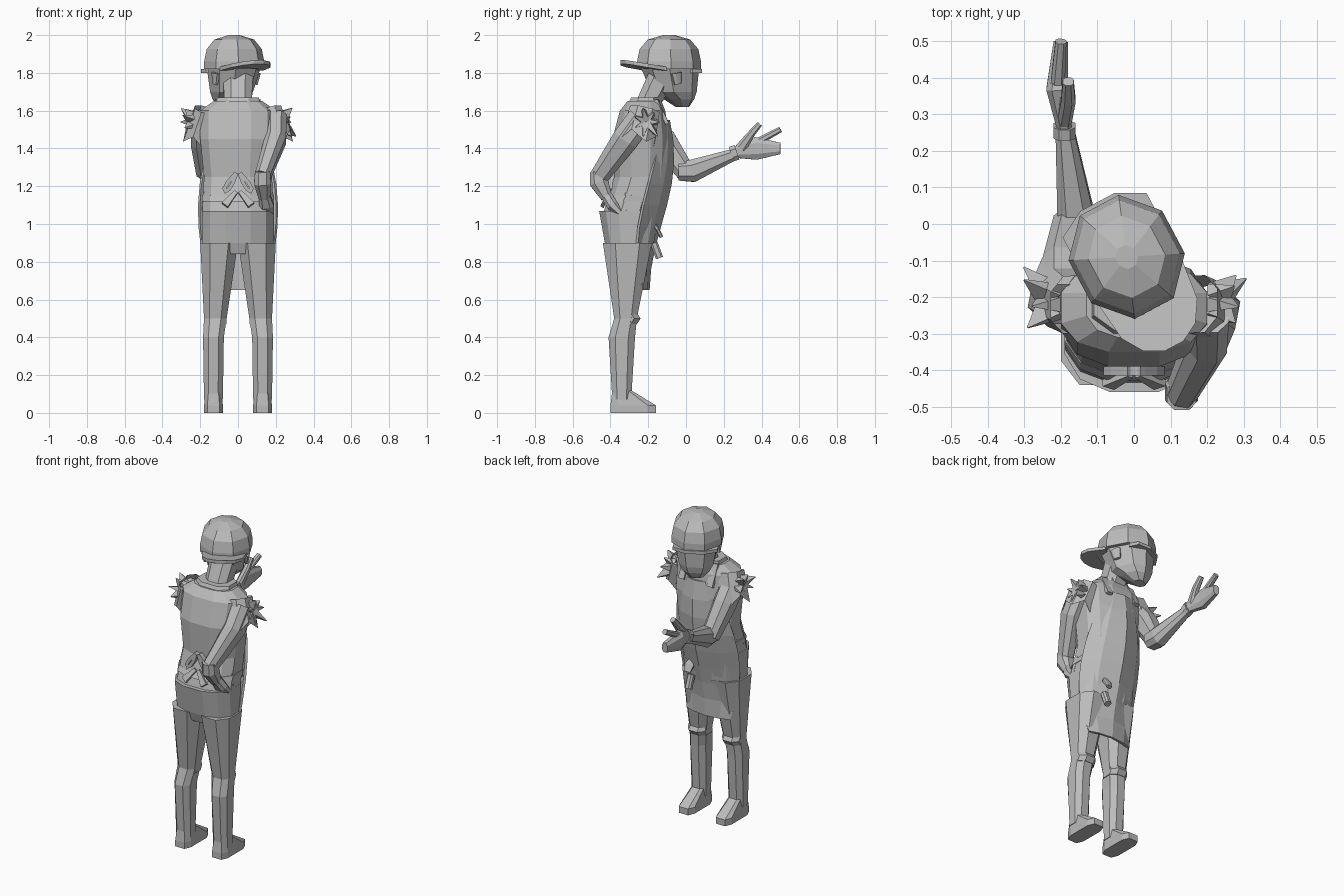
import bpy, bmesh, math, random
from mathutils import Vector, Matrix

default_cube = bpy.data.objects.get("Cube")
if default_cube:
    bpy.data.objects.remove(default_cube)

shade = .5
grey = bpy.data.materials.new("plain_grey")
grey.use_nodes = True
grey.diffuse_color = (shade, shade, shade, 1)
grey.node_tree.nodes["Principled BSDF"].inputs["Base Color"].default_value = grey.diffuse_color

X_AXIS, Y_AXIS, Z_AXIS = Matrix.Identity(3)
SIDES = {"left": 1, "right": -1}
random.seed(4)


def finish(name, bm, matrix):
    bm.transform(matrix)
    bmesh.ops.recalc_face_normals(bm, faces=bm.faces)
    mesh = bpy.data.meshes.new(name)
    bm.to_mesh(mesh)
    bm.free()
    mesh.materials.append(grey)
    part = bpy.data.objects.new(name, mesh)
    bpy.context.collection.objects.link(part)
    return part


def bridge(bm, rings, caps=True):
    for lower, upper in zip(rings, rings[1:]):
        for i in range(len(lower)):
            bm.faces.new((lower[i - 1], lower[i], upper[i], upper[i - 1]))
    if caps:
        bm.faces.new(rings[0])
        bm.faces.new(rings[-1])


def tube(name, path, sides=8, level=False, square=.8, across=X_AXIS, flip=1,
         caps=True, jag=0, matrix=Matrix()):
    """Skin a path of (x, y, z, radius across, other radius); level keeps rings horizontal."""
    bm = bmesh.new()
    points = [Vector((flip * x, y, z)) for x, y, z, *radii in path]
    rings = []
    for k, (*position, wide, deep) in enumerate(path):
        following = points[min(k + 1, len(points) - 1)]
        direction = Z_AXIS if level else (following - points[max(k - 1, 0)]).normalized()
        side = (across - direction * direction.dot(across)).normalized()
        up = direction.cross(side)
        reach = math.cos(math.pi / sides) ** square
        ring = []
        for i in range(sides):
            angle = math.tau * (i + .5) / sides
            c, s = math.cos(angle), math.sin(angle)
            c = math.copysign(abs(c) ** square, c) / reach
            s = math.copysign(abs(s) ** square, s) / reach
            corner = points[k] + side * wide * c + up * deep * s
            if points[k] == points[-1]:
                corner += direction * jag * (i % 2)
            ring.append(bm.verts.new(corner))
        rings.append(ring)
    bridge(bm, rings, caps)
    return finish(name, bm, matrix)


def spike(name, base, tip, width):
    return tube(name, [(*base, width, width / 2), (*tip, .002, .002)], sides=4)


# Torso and hips
tube("shirt", [(0, -.3, 1.05, .19, .14), (0, -.24, 1.25, .18, .14), (0, -.24, 1.45, .2, .15),
               (0, -.23, 1.6, .2, .12), (0, -.22, 1.65, .13, .09)], sides=12, level=True)
tube("collar", [(0, -.22, 1.63, .12, .09), (0, -.21, 1.67, .11, .08)], level=True)
tube("hips", [(0, -.31, .84, .1, .1), (0, -.3, .9, .19, .13), (0, -.3, 1.07, .19, .16)],
     sides=12, level=True)
tube("belt", [(0, -.28, 1.12, .19, .15), (0, -.27, 1.15, .19, .14)], sides=12, level=True)

# Legs, knee folds, shoes, straps and bow, once for each side
for tag, flip in SIDES.items():
    tube(tag + "_leg", [(.13, -.34, .07, .05, .05), (.13, -.34, .4, .055, .07),
                        (.12, -.32, .5, .06, .06), (.1, -.31, .9, .1, .13)], level=True, flip=flip)
    tube(tag + "_knee_fold", [(.12, -.32, .47, .06, .06), (.12, -.31, .5, .06, .07),
                              (.12, -.32, .53, .06, .06)], level=True, flip=flip)
    tube(tag + "_shoe", [(.13, -.28, 0, .05, .12), (.13, -.28, .04, .05, .12),
                         (.13, -.34, .12, .04, .05)], level=True, square=.5, flip=flip)
    tube(tag + "_strap", [(.1, -.1, 1.53, .02, .01), (.1, -.15, 1.65, .02, .01),
                          (.05, -.33, 1.6, .02, .01)], sides=4, flip=flip)
    teardrop = []
    for step in range(9):
        t = math.tau * step / 8
        x = .03 * (1 - math.cos(t)) + .02 * math.sin(t) * math.sin(t / 2)
        teardrop.append((x + .01, -.4, 1.22 + .05 * math.cos(t), .015, .01))
    tube(tag + "_bow_loop", teardrop, sides=4, across=Y_AXIS, flip=flip)
    tube(tag + "_bow_tail", [(.01, -.41, 1.17, .01, .01), (.07, -.44, 1.1, .02, .01)],
         sides=4, flip=flip)

# Apron: a bent sheet that swells over the belly and narrows to the bib
bm = bmesh.new()
rows = []
for step in range(9):
    t = step / 8
    half_width = .15 + .06 * math.sin(math.pi * t) - .05 * t ** 4
    middle = -.2 + .13 * (1 - math.cos(4 * t)) / 2
    wrap = .03 + .09 * math.sin(3 * t)
    rows.append([bm.verts.new((half_width * u, middle - wrap * u * u, .65 + .9 * t))
                 for u in (-1, -.6, 0, .6, 1)])
for lower, upper in zip(rows, rows[1:]):
    for i in range(len(lower) - 1):
        bm.faces.new((lower[i], lower[i + 1], upper[i + 1], upper[i]))
cloth = finish("apron", bm, Matrix()).modifiers.new("thickness", "SOLIDIFY")
cloth.thickness = .015
cloth.offset = 0

# Spoon hanging on the apron
tube("spoon_bowl", [(.08, -.17, 1, .01, .01), (.08, -.15, .97, .03, .01), (.08, -.13, .93, .02, .01)])
tube("spoon_handle", [(.08, -.17, .9, .02, .02), (.08, -.14, .82, .02, .02)])

# Raised arm, reaching out
tube("right_upper_arm", [(-.19, -.22, 1.56, .06, .07), (-.19, -.12, 1.44, .06, .07),
                         (-.17, 0, 1.27, .05, .05)])
tube("right_forearm", [(-.16, -.04, 1.28, .05, .05), (-.16, .03, 1.28, .05, .06),
                       (-.19, .26, 1.37, .025, .03)])
tube("right_wristband", [(-.19, .24, 1.37, .03, .04), (-.19, .27, 1.38, .03, .04)])
tube("right_palm", [(-.19, .26, 1.38, .02, .03), (-.21, .37, 1.4, .03, .06), (-.2, .5, 1.4, .02, .03)])
tube("right_finger", [(-.21, .37, 1.43, .02, .02), (-.2, .5, 1.5, .015, .015)])
tube("right_thumb", [(-.19, .29, 1.4, .02, .03), (-.18, .34, 1.47, .02, .02),
                     (-.18, .39, 1.53, .015, .015)])

# Other arm, bent behind the waist
tube("left_upper_arm", [(.2, -.24, 1.56, .06, .07), (.2, -.32, 1.45, .055, .07),
                        (.13, -.46, 1.25, .04, .05)])
tube("left_forearm", [(.13, -.47, 1.28, .04, .04), (.13, -.46, 1.22, .045, .05),
                      (.14, -.42, 1.14, .03, .03)])
tube("left_hand", [(.14, -.42, 1.15, .03, .03), (.15, -.39, 1.1, .04, .03), (.15, -.35, 1.06, .04, .02)])

# Torn sleeves with a fan of ragged points
for tag, flip in SIDES.items():
    tube(tag + "_sleeve", [(.16, -.22, 1.6, .07, .08), (.2, -.22 - .03 * flip, 1.47, .08, .09)],
         flip=flip, caps=False, jag=.05)
    shoulder = Vector((.21 * flip, -.21, 1.54))
    for i in range(7):
        angle = math.tau * i / 7
        fan = Vector((flip, math.cos(angle), math.sin(angle)))
        spike(f"{tag}_sleeve_point_{i + 1}", shoulder + fan * .02,
              shoulder + fan * random.uniform(.06, .1), .04)

# Ragged hem around the waist
for i in range(10):
    angle = math.tau * (i + .5) / 10
    out = Vector((.18 * math.cos(angle), .13 * math.sin(angle), 0))
    centre = Vector((0, -.27, 1.15))
    spike(f"hem_point_{i + 1}", centre + out * .9,
          centre + out * 1.1 - Z_AXIS * random.uniform(.03, .09), .035)

# Neck and head, turned to one side
tube("neck", [(0, -.22, 1.6, .07, .06), (0, -.13, 1.78, .08, .07)])
turn = Matrix.Translation((-.02, -.09, 0)) @ Matrix.Rotation(math.radians(28), 4, "Z")
tube("head", [(0, .08, 1.62, .04, .03), (0, .06, 1.66, .08, .07), (0, .03, 1.7, .1, .11),
              (0, 0, 1.86, .13, .15)], level=True, matrix=turn)
for tag, flip in SIDES.items():
    tube(tag + "_ear", [(.12, -.02, 1.8, .02, .03), (.12, -.01, 1.74, .01, .02)], flip=flip, matrix=turn)

# Cap: domed crown, band and a brim sloping up as it leaves the crown
dome = [(0, 0, 1.82, .145, .16)]
for step in range(4):
    rise = step * math.pi / 6.4
    size = math.cos(rise) ** .7
    dome.append((0, 0, 1.86 + .14 * math.sin(rise), .145 * size, .16 * size))
tube("cap_crown", dome, level=True, square=1, matrix=turn)
tube("cap_band", [(0, .1, 1.8, .13, .07), (0, .1, 1.82, .13, .07)], level=True, square=1, matrix=turn)
bm = bmesh.new()
rings = []
for base in (1.82, 1.84):
    ring = []
    for step in range(8):
        angle = math.pi * step / 7
        x, out = .13 * math.cos(angle), .2 * math.sin(angle) ** .7
        ring.append(bm.verts.new((x, -.08 - out, base + .14 * out - x * x / 2)))
    rings.append(ring)
bridge(bm, rings)
finish("cap_brim", bm, turn)
